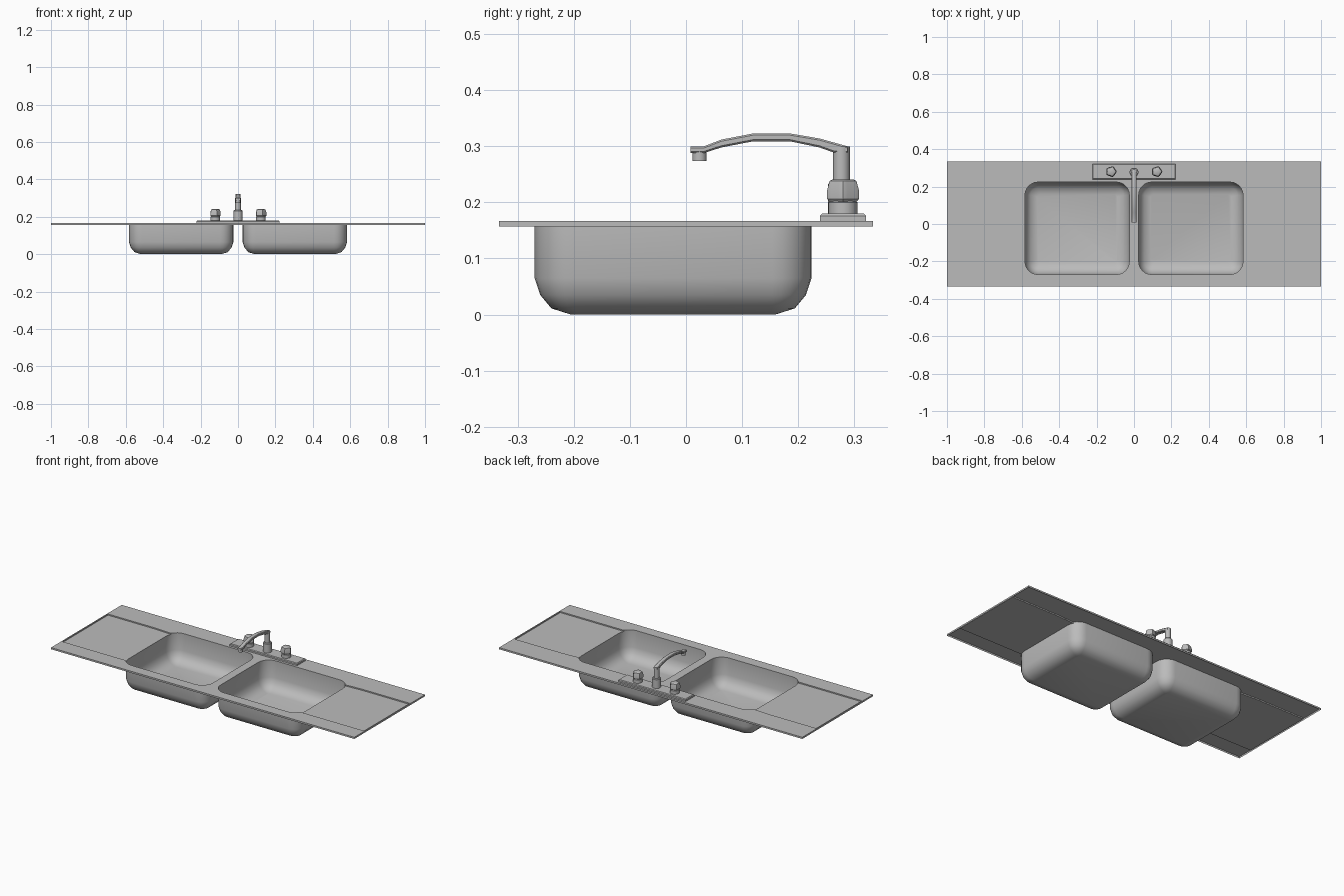
import bpy, bmesh, math
from mathutils import Vector

cube = bpy.data.objects.get("Cube")
if cube:
    bpy.data.objects.remove(cube, do_unlink=True)

steel = bpy.data.materials.new("brushed_steel")
steel.use_nodes = True
steel.diffuse_color = (0.5, 0.5, 0.5, 1)
steel.node_tree.nodes["Principled BSDF"].inputs["Base Color"].default_value = (0.5, 0.5, 0.5, 1)

TOP, SKIRT, FLOOR = 0.167, 0.157, 0.160     # sheet top, lip bottom, drainboard
BOWL_C, BOWL_H, BOWL_R = (0.304, -0.023), (0.279, 0.247), 0.07
SEG = 6


def finish(name, bm, smooth=None):
    mesh = bpy.data.meshes.new(name)
    bm.to_mesh(mesh)
    bm.free()
    obj = bpy.data.objects.new(name, mesh)
    bpy.context.collection.objects.link(obj)
    mesh.materials.append(steel)
    if smooth:
        bpy.ops.object.select_all(action='DESELECT')
        obj.select_set(True)
        bpy.context.view_layer.objects.active = obj
        if smooth >= 180:
            bpy.ops.object.shade_smooth()
        else:
            bpy.ops.object.shade_smooth_by_angle(angle=math.radians(smooth))
    return obj


def rounded_rect(inset=0.0):
    """Counter-clockwise bowl outline, starting at the front outer corner."""
    r = max(BOWL_R - inset, 0.015)
    hx, hy = BOWL_H[0] - inset - r, BOWL_H[1] - inset - r
    pts = []
    for k, (sx, sy) in enumerate([(1, -1), (1, 1), (-1, 1), (-1, -1)]):
        for i in range(SEG + 1):
            a = math.pi / 2 * (k - 1 + i / SEG)
            pts.append((BOWL_C[0] + sx * hx + r * math.cos(a),
                        BOWL_C[1] + sy * hy + r * math.sin(a)))
    return pts


def loft(name, rings, smooth=None, cap_first=True, cap_last=True):
    """Skin a stack of closed rings of equal point count."""
    bm = bmesh.new()
    loops = [[bm.verts.new(p) for p in ring] for ring in rings]
    for a, b in zip(loops, loops[1:]):
        for i in range(len(a)):
            j = (i + 1) % len(a)
            bm.faces.new((a[i], a[j], b[j], b[i]))
    if cap_first:
        bm.faces.new(loops[0][::-1])
    if cap_last:
        bm.faces.new(loops[-1])
    bmesh.ops.recalc_face_normals(bm, faces=bm.faces)
    return finish(name, bm, smooth)


def circle(x, y, z, r, n=16, lobe=0.0):
    return [(x + r * (1 + lobe * math.cos(n / 4 * a)) * math.cos(a),
             y + r * (1 + lobe * math.cos(n / 4 * a)) * math.sin(a), z)
            for a in (2 * math.pi * i / n for i in range(n))]


def turned(name, x, y, profile, n=16, lobe=0.0):
    return loft(name, [circle(x, y, z, r, n, lobe) for r, z in profile], 35)


# Worktop sheet: thin lip, bowl openings and pressed drainboards
bm = bmesh.new()
outer = [(-1, -0.333), (1, -0.333), (1, 0.333), (-1, 0.333)]


def make_loop(points, z):
    vs = [bm.verts.new((x, y, z)) for x, y in points]
    return vs, [bm.edges.new((vs[i - 1], vs[i])) for i in range(len(vs))]


rim, fill_edges = make_loop(outer, TOP)
ring = rounded_rect()
drain = [(0.68, -0.235), (0.994, -0.235), (0.994, 0.195), (0.68, 0.195)]
first, last = SEG - 2, SEG + 3              # bowl outline points at the drainboard
opening = ring[last:] + ring[:first + 1] + drain
drops = []
for s in (1, -1):
    vs, es = make_loop([(s * x, y) for x, y in opening], TOP)
    fill_edges += es
    drops.append((s, vs))
bmesh.ops.triangle_fill(bm, use_beauty=True, use_dissolve=False, edges=fill_edges)

low = [bm.verts.new((x, y, SKIRT)) for x, y in outer]
for i in range(4):
    bm.faces.new((rim[i - 1], rim[i], low[i], low[i - 1]))
for s, vs in drops:
    below = [bm.verts.new((v.co.x, v.co.y, FLOOR)) for v in vs]
    for i in range(len(vs)):
        bm.faces.new((vs[i - 1], vs[i], below[i], below[i - 1]))
    inner = [bm.verts.new((s * x, y, FLOOR)) for x, y in ring[first + 1:last]]
    bm.faces.new(below[-5:] + [below[0]] + inner[::-1])
bmesh.ops.recalc_face_normals(bm, faces=bm.faces)
if sum(f.normal.z * f.calc_area() for f in bm.faces) < 0:
    bmesh.ops.reverse_faces(bm, faces=bm.faces)
finish("worktop_sheet", bm)

# Two bowls
bowl_profile = [(0, FLOOR), (0, 0.065), (0.01, 0.035), (0.03, 0.011), (0.065, 0)]
for side, s in (("left", 1), ("right", -1)):
    rings = [[(s * x, y, z) for x, y in rounded_rect(d)] for d, z in bowl_profile]
    loft(side + "_bowl", rings, 180, cap_first=False)

# Tap base plate with chamfered top
TAP_Y = 0.28


def plate_ring(inset, z):
    hx, hy = 0.222 - inset, 0.041 - inset
    return [(sx * hx, TAP_Y + sy * hy, z) for sx, sy in ((-1, -1), (1, -1), (1, 1), (-1, 1))]


loft("tap_base_plate", [plate_ring(0, TOP), plate_ring(0, 0.176), plate_ring(0.004, 0.180)])

# Tap handles: round stem and lobed grip
for side, s in (("left", 1), ("right", -1)):
    x = s * 0.122
    turned(side + "_handle_stem", x, TAP_Y, [(0.026, 0.178), (0.026, 0.200), (0.020, 0.204)])
    turned(side + "_handle_grip", x, TAP_Y,
           [(0.022, 0.200), (0.027, 0.206), (0.027, 0.222), (0.023, 0.238), (0.018, 0.241)],
           n=20, lobe=0.1)

# Spout column
turned("spout_column", 0, 0.277, [(0.024, 0.178), (0.024, 0.232), (0.021, 0.236),
                                  (0.015, 0.236), (0.015, 0.300)])

# Arched spout, from (y, top z, bottom z) stations
stations = [(0.288, 0.300, 0.288), (0.263, 0.307, 0.289), (0.238, 0.314, 0.298),
            (0.185, 0.323, 0.309), (0.120, 0.323, 0.309), (0.063, 0.312, 0.298),
            (0.032, 0.300, 0.288), (0.008, 0.300, 0.288)]
arch = []
for y, t, b in stations:
    w, c = 0.013, 0.003
    arch.append([(-w, y, b + c), (-w + c, y, b), (w - c, y, b), (w, y, b + c),
                 (w, y, t - c), (w - c, y, t), (-w + c, y, t), (-w, y, t - c)])
loft("spout_arch", arch, 30)

# Nozzle under the spout tip
turned("spout_nozzle", 0, 0.024, [(0.0125, 0.274), (0.0125, 0.292)])
